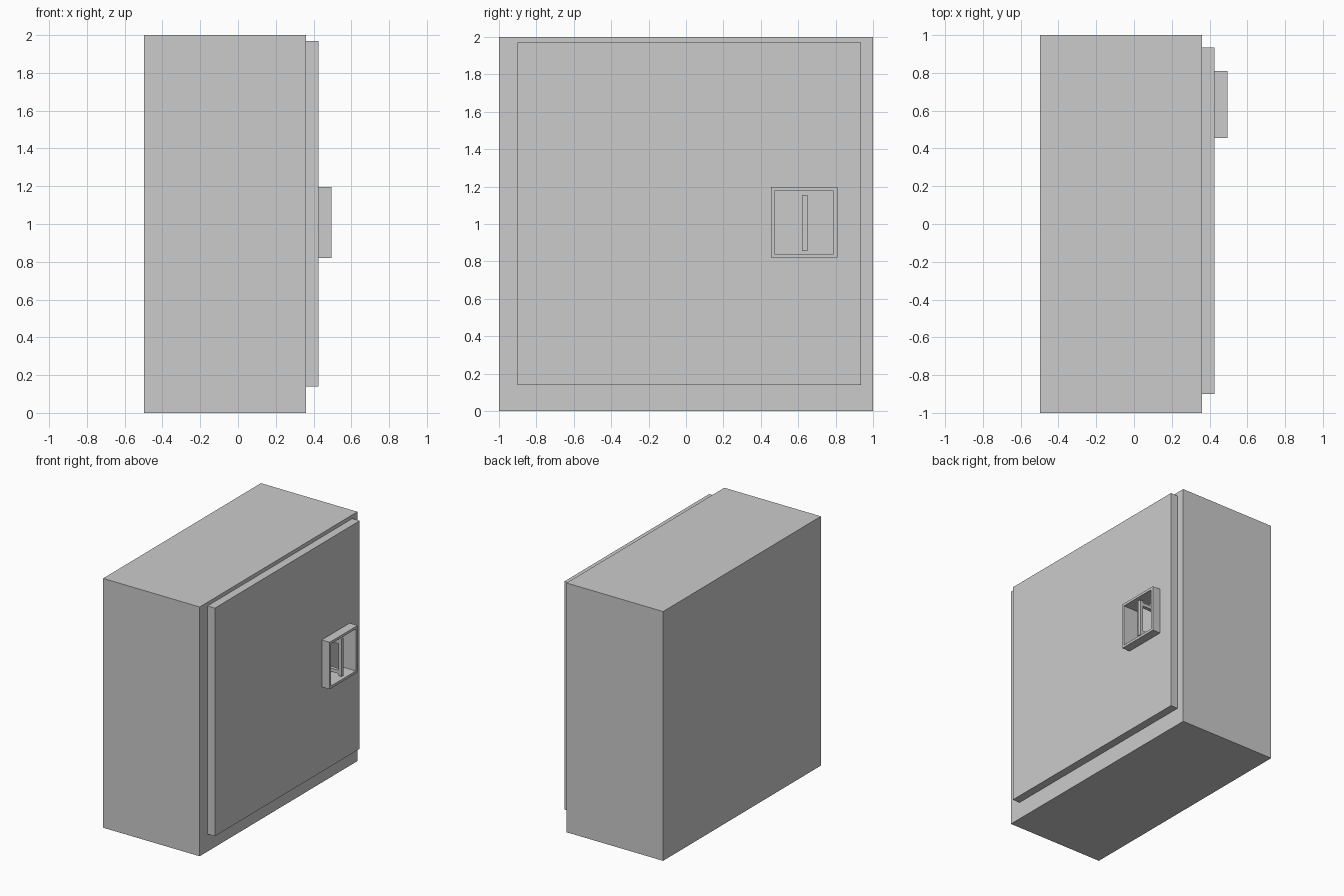
import bpy, bmesh

if "Cube" in bpy.data.objects:
    bpy.data.objects.remove(bpy.data.objects["Cube"])


def make_object(name, bm):
    bmesh.ops.recalc_face_normals(bm, faces=bm.faces)
    mesh = bpy.data.meshes.new(name)
    bm.to_mesh(mesh)
    bm.free()
    obj = bpy.data.objects.new(name, mesh)
    bpy.context.collection.objects.link(obj)
    return obj


def box(name, xs, ys, zs):
    bm = bmesh.new()
    bmesh.ops.create_cube(bm, size=1)
    for v in bm.verts:
        v.co = [a + (b - a) * (c + 0.5) for (a, b), c in zip((xs, ys, zs), v.co)]
    return make_object(name, bm)


def ring(name, xs, outer, inner):
    """Rectangular plate with a rectangular hole; rectangles are (y0, y1, z0, z1)."""
    bm = bmesh.new()

    def loop(x, r):
        y0, y1, z0, z1 = r
        return [bm.verts.new((x, y, z)) for y, z in ((y0, z0), (y1, z0), (y1, z1), (y0, z1))]

    loops = [loop(xs[0], outer), loop(xs[1], outer), loop(xs[1], inner), loop(xs[0], inner)]
    for k in range(4):
        a, b = loops[k], loops[(k + 1) % 4]
        for i in range(4):
            j = (i + 1) % 4
            bm.faces.new((a[i], a[j], b[j], b[i]))
    return make_object(name, bm)


BACK, FRONT, DOOR, RIM = -0.497, 0.36, 0.425, 0.495
opening = (0.472, 0.788, 0.84, 1.177)

# Cabinet body and door, with the handle pocket passing through the door
box("cabinet_body", (BACK, FRONT), (-1, 1), (0, 2))
ring("door", (FRONT, DOOR), (-0.90, 0.935, 0.14, 1.97), opening)

# Raised rim around the handle pocket
ring("handle_rim", (DOOR, RIM), (0.455, 0.81, 0.82, 1.197), opening)

# Upright grip bar with two stubs back to the pocket floor
box("handle_bar", (0.455, 0.483), (0.621, 0.649), (0.856, 1.156))
for label, z in (("lower", 0.885), ("upper", 1.127)):
    box("handle_stub_" + label, (FRONT, 0.455), (0.621, 0.649), (z - 0.014, z + 0.014))
